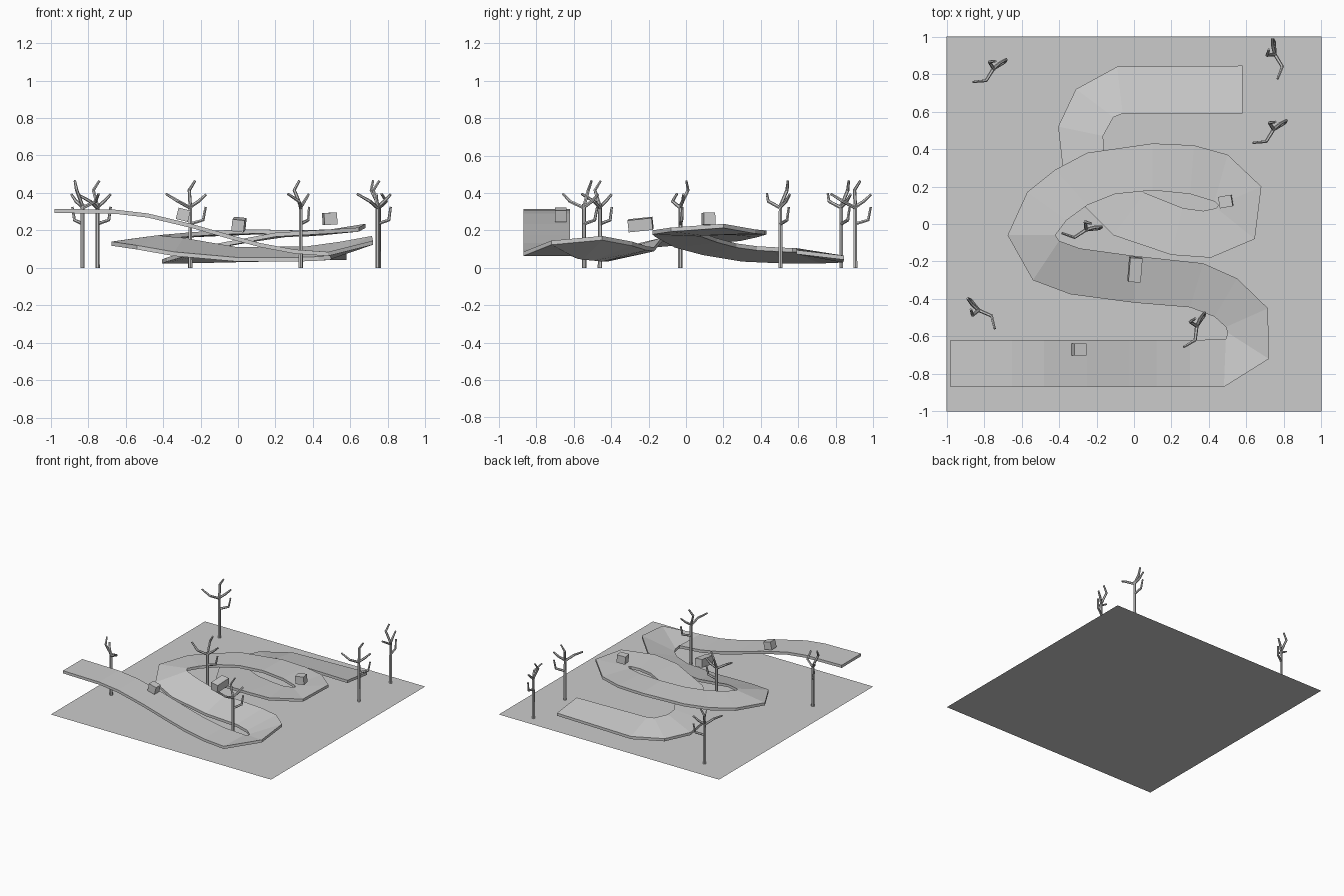
import bpy, bmesh
from math import radians

# Ground plane
bpy.ops.mesh.primitive_plane_add(size=2)
bpy.context.object.name = "ground"

# Road: paired edge points along the track (right edge, left edge)
THICK = 0.022
straight = [(-0.98, .315), (-0.65, .31), (-0.48, .29), (-0.25, .235),
            (-0.03, .172), (0.12, .132), (0.3, .098)]
right = [(x, -0.87, z) for x, z in straight]
left = [(x, -0.62, z) for x, z in straight]
right += [(.48, -.87, .085), (.72, -.72, .145), (.715, -.45, .17), (.55, -.29, .14),
          (.37, -.21, .115), (0, -.17, .11), (-.29, -.13, .16), (-.40, -.09, .17),
          (-.42, -.06, .175), (-.36, .02, .18), (-.25, .10, .19), (-.1, .16, .2),
          (.1, .18, .205), (.3, .16, .2), (.43, .12, .195), (.45, .10, .195),
          (.44, .085, .195), (.37, .07, .19), (.26, .085, .187), (.06, .165, .158),
          (-.09, .27, .13), (-.16, .38, .115), (-.165, .47, .11), (-.11, .57, .105),
          (-.06, .59, .105), (.58, .59, .095)]
left += [(.49, -.615, .085), (.50, -.58, .07), (.49, -.55, .065), (.43, -.495, .06),
         (.30, -.445, .055), (0, -.42, .055), (-.34, -.375, .085), (-.54, -.30, .12),
         (-.675, -.06, .14), (-.57, .17, .155), (-.42, .29, .165), (-.25, .38, .185),
         (.1, .43, .2), (.32, .42, .2), (.5, .37, .205), (.68, .2, .235),
         (.645, -.08, .215), (.41, -.18, .2), (.2, -.165, .188), (-.11, -.06, .13),
         (-.26, .09, .09), (-.38, .3, .055), (-.405, .52, .045), (-.31, .72, .045),
         (-.09, .84, .05), (.58, .845, .065)]

bm = bmesh.new()
rings = []
for r, l in zip(right, left):
    low = [(p[0], p[1], p[2] - THICK) for p in (l, r)]
    rings.append([bm.verts.new(p) for p in (r, l, *low)])
for a, b in zip(rings, rings[1:]):
    for i in range(4):
        j = (i + 1) % 4
        bm.faces.new((a[i], a[j], b[j], b[i]))
bm.faces.new(rings[0])
bm.faces.new(rings[-1])
bmesh.ops.recalc_face_normals(bm, faces=bm.faces)
mesh = bpy.data.meshes.new("road")
bm.to_mesh(mesh)
bm.free()
bpy.context.collection.objects.link(bpy.data.objects.new("road", mesh))


# Boxes standing over the road
def box(name, loc, size, rot):
    bpy.ops.mesh.primitive_cube_add(size=1, location=loc,
                                    rotation=[radians(a) for a in rot])
    ob = bpy.context.object
    ob.name, ob.scale = name, size


box("upper_box", (-.293, -.67, .283), (.066, .062, .062), (0, 14, 0))
box("middle_box", (.005, -.243, .231), (.066, .13, .064), (6, 6, -4))
box("inner_box", (.49, .12, .262), (.07, .062, .064), (0, -4, 10))

# Bare tree: trunk and four kinked branches, shared by all copies
limbs = [
    [(0, 0, 0, 1.0), (0, 0, .2, .95), (0, 0, .34, .85)],
    [(0, 0, .32, .8), (-.04, -.065, .355, .75), (-.11, -.072, .395, .55)],
    [(0, 0, .235, .8), (.06, .035, .255, .75), (.07, .045, .325, .55)],
    [(0, 0, .325, .8), (.035, .03, .355, .75), (.07, .05, .392, .55)],
    [(0, 0, .33, .8), (-.022, .035, .415, .75), (.01, .04, .465, .55)],
]
tree = bpy.data.curves.new("tree", 'CURVE')
tree.dimensions = '3D'
tree.bevel_depth = 0.012
tree.bevel_resolution = 1
tree.use_fill_caps = True
for limb in limbs:
    s = tree.splines.new('POLY')
    s.use_smooth = False
    s.points.add(len(limb) - 1)
    for p, (x, y, z, rad) in zip(s.points, limb):
        p.co, p.radius = (x, y, z, 1), rad

for i, (x, y, turn) in enumerate([(-.75, .83, 0), (-.83, -.46, 98), (-.255, -.03, -25),
                                  (.335, -.545, 25), (.745, .505, 0), (.752, .905, 63)]):
    ob = bpy.data.objects.new(f"tree_{i + 1}", tree)
    ob.location = (x, y, 0)
    ob.rotation_euler.z = radians(turn)
    bpy.context.collection.objects.link(ob)
